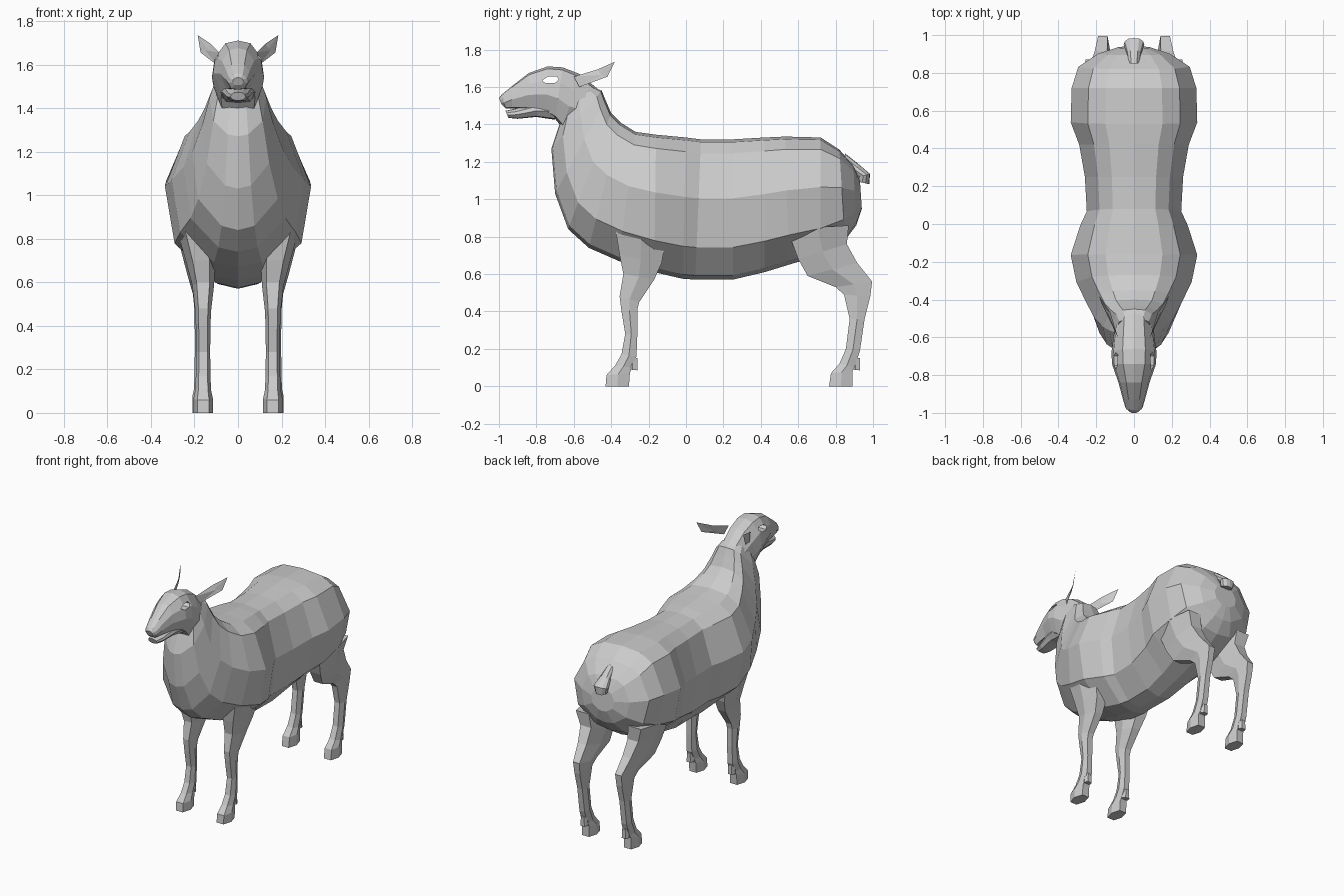
import bpy, bmesh

# half cross-sections: (fraction of half width, fraction from first edge to second)
BODY = [(0, 0), (.45, .02), (.73, .1), (1, .42), (.87, .77), (.36, .97), (0, 1)]
HEAD = [(0, 0), (.5, .05), (.9, .3), (1, .6), (.65, .95), (0, 1)]
LEG = [(.6, 0), (1, .5), (.6, 1)]


def finish(name, bm):
    bmesh.ops.recalc_face_normals(bm, faces=bm.faces[:])
    me = bpy.data.meshes.new(name)
    bm.to_mesh(me)
    bm.free()
    ob = bpy.data.objects.new(name, me)
    bpy.context.collection.objects.link(ob)
    return ob


def loft(name, rings, half, xc=0):
    """Each ring: first edge (y, z), second edge (y, z), half width, x shift."""
    loop = half + [(-u, v) for u, v in reversed(half) if u]
    bm = bmesh.new()
    rows = []
    for y0, z0, y1, z1, w, *dx in rings:
        x = xc + (dx[0] if dx else 0) * (1 if xc >= 0 else -1)
        rows.append([bm.verts.new((x + u * w, y0 + (y1 - y0) * v, z0 + (z1 - z0) * v))
                     for u, v in loop])
    n = len(loop)
    for a, b in zip(rows, rows[1:]):
        for i in range(n):
            j = (i + 1) % n
            bm.faces.new((a[i], a[j], b[j], b[i]))
    bm.faces.new(rows[0])
    bm.faces.new(rows[-1])
    return finish(name, bm)


# torso and neck, from rump to throat
loft("body", [
    (.93, 1.10, .94, .95, .09),
    (.895, 1.18, .91, .86, .19),
    (.82, 1.265, .85, .78, .295),
    (.72, 1.33, .72, .70, .33),
    (.53, 1.335, .55, .65, .335),
    (.42, 1.33, .42, .61, .29),
    (.25, 1.32, .25, .57, .26),
    (.08, 1.32, .05, .57, .25),
    (0, 1.33, -.02, .575, .285),
    (-.16, 1.345, -.17, .61, .335),
    (-.27, 1.36, -.36, .67, .305),
    (-.35, 1.41, -.52, .74, .25),
    (-.40, 1.46, -.63, .84, .21),
    (-.43, 1.53, -.70, 1.03, .165),
    (-.45, 1.58, -.72, 1.27, .13),
    (-.50, 1.60, -.67, 1.42, .105)], BODY)

# skull and upper muzzle
head = loft("head", [
    (-.46, 1.58, -.58, 1.40, .10),
    (-.57, 1.67, -.66, 1.38, .112),
    (-.66, 1.705, -.70, 1.43, .12),
    (-.74, 1.71, -.75, 1.46, .115),
    (-.84, 1.675, -.84, 1.48, .082),
    (-.93, 1.605, -.93, 1.485, .058),
    (-.985, 1.56, -.965, 1.485, .045),
    (-1.0, 1.54, -.985, 1.505, .025)], HEAD)

# lower jaw
loft("lower_jaw", [
    (-.70, 1.54, -.70, 1.425, .085),
    (-.80, 1.52, -.80, 1.44, .07),
    (-.91, 1.485, -.90, 1.43, .05),
    (-.965, 1.473, -.95, 1.435, .035)], HEAD)

# open eye sockets
bm = bmesh.new()
eye = [(-.77, 1.635), (-.74, 1.655), (-.69, 1.655), (-.68, 1.64), (-.70, 1.622), (-.75, 1.62)]
f = bm.faces.new([bm.verts.new((-.3, y, z)) for y, z in eye])
ext = bmesh.ops.extrude_face_region(bm, geom=[f])
bmesh.ops.translate(bm, vec=(.6, 0, 0),
                    verts=[v for v in ext["geom"] if isinstance(v, bmesh.types.BMVert)])
cutter = finish("eye_cutter", bm)
cutter.hide_render = True
cutter.hide_viewport = True
mod = head.modifiers.new("eye_sockets", "BOOLEAN")
mod.operation = "DIFFERENCE"
mod.solver = "EXACT"
mod.object = cutter

# short tail
loft("tail", [
    (.85, 1.245, .86, 1.16, .03),
    (.92, 1.19, .90, 1.13, .04),
    (.984, 1.135, .925, 1.12, .055),
    (.98, 1.08, .915, 1.095, .042)], HEAD)

for side, s in (("left", 1), ("right", -1)):
    # leaf-shaped ear: rim plus a raised back point and a dished front point
    bm = bmesh.new()
    rim = [bm.verts.new((s * x, y, z)) for x, y, z in (
        (.085, -.60, 1.655), (.10, -.57, 1.60), (.172, -.42, 1.655),
        (.185, -.38, 1.735), (.125, -.47, 1.695))]
    for c in ((.15, -.45, 1.665), (.125, -.49, 1.65)):
        mid = bm.verts.new((s * c[0], c[1], c[2]))
        for i in range(5):
            bm.faces.new((rim[i], rim[(i + 1) % 5], mid))
    finish(side + "_ear", bm)

    # front leg from shoulder to hoof
    loft(side + "_front_leg", [
        (-.38, .86, -.10, .82, .08, .04),
        (-.355, .70, -.13, .66, .065, .01),
        (-.335, .60, -.17, .57, .05),
        (-.355, .48, -.25, .45, .036),
        (-.345, .40, -.26, .41, .034),
        (-.325, .28, -.26, .28, .032),
        (-.345, .17, -.265, .16, .034),
        (-.38, .11, -.29, .10, .036),
        (-.425, .06, -.30, .07, .045),
        (-.43, 0, -.305, 0, .045)], LEG, s * .16)

    # hind leg from thigh to hoof
    loft(side + "_hind_leg", [
        (.54, .84, .87, .86, .085, .04),
        (.60, .68, .86, .76, .07, .02),
        (.65, .59, .915, .66, .055, .01),
        (.80, .53, .995, .56, .042),
        (.845, .49, .985, .48, .036),
        (.875, .36, .955, .36, .033),
        (.855, .20, .93, .19, .034),
        (.82, .12, .90, .10, .037),
        (.775, .07, .89, .08, .045),
        (.765, 0, .89, 0, .045)], LEG, s * .165)

    # dewclaws behind the pasterns
    for part, y in (("front", -.29), ("hind", .90)):
        loft(f"{side}_{part}_dewclaw", [
            (y - .02, .15, y + .03, .15, .02),
            (y - .02, .09, y + .03, .085, .026)], LEG, s * .162)
